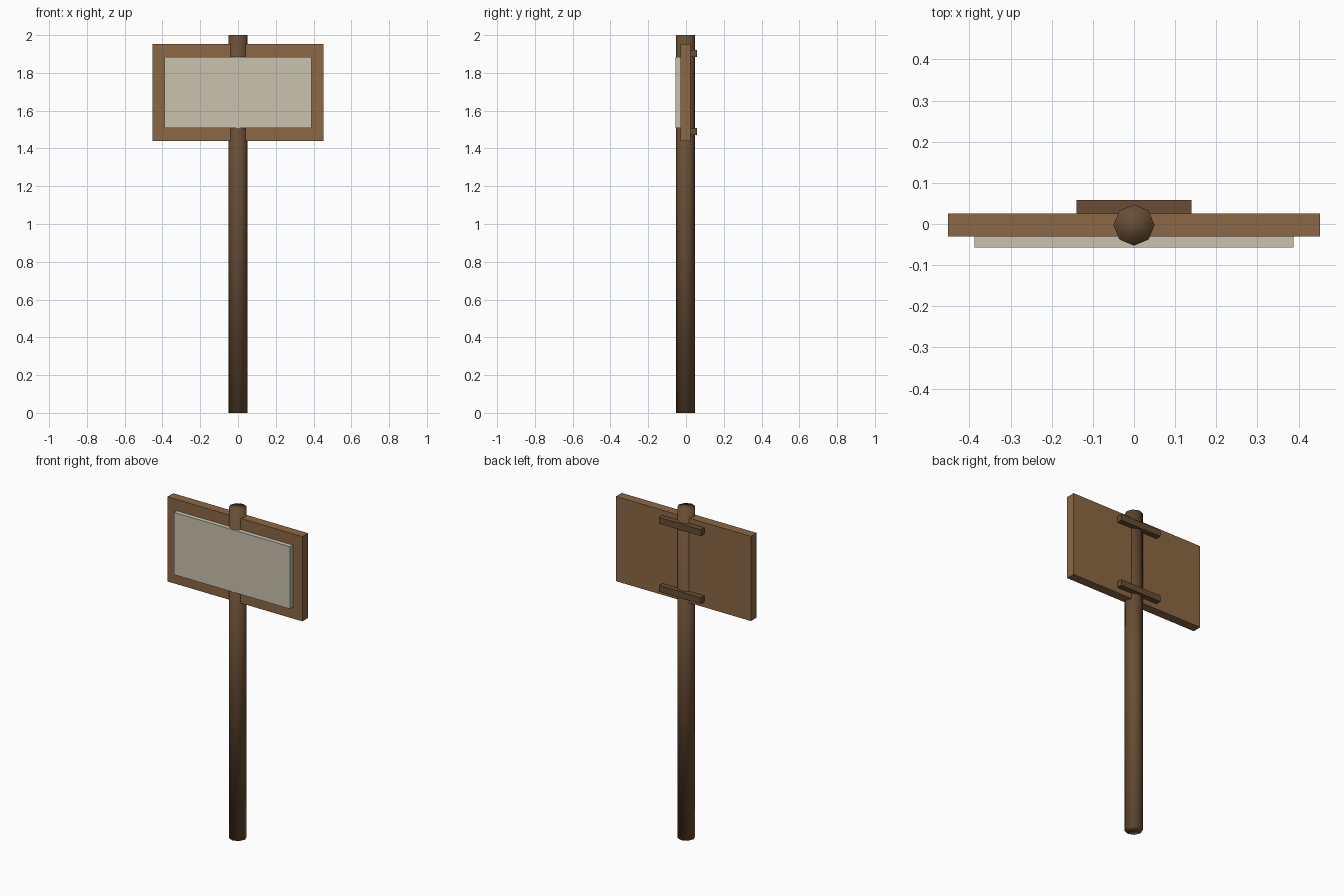
import bpy

if "Cube" in bpy.data.objects:
    bpy.data.objects.remove(bpy.data.objects["Cube"])


def material(name, rgb):
    m = bpy.data.materials.new(name)
    m.diffuse_color = (*rgb, 1)
    m.use_nodes = True
    m.node_tree.nodes["Principled BSDF"].inputs["Base Color"].default_value = m.diffuse_color
    return m


board_wood = material("board_wood", (0.262, 0.138, 0.058))
dark_wood = material("dark_wood", (0.14, 0.075, 0.034))
cream = material("cream_panel", (0.578, 0.539, 0.429))


def box(name, x, y, z, mat):
    """Box from (min, max) ranges on each axis."""
    bpy.ops.mesh.primitive_cube_add(size=1, location=[(a + b) / 2 for a, b in (x, y, z)])
    ob = bpy.context.object
    ob.name = name
    ob.scale = [b - a for a, b in (x, y, z)]
    bpy.ops.object.transform_apply(location=False, rotation=False, scale=True)
    ob.data.materials.append(mat)
    return ob


# Eight-sided post, smooth over the whole surface
bpy.ops.mesh.primitive_cylinder_add(vertices=8, radius=0.05, depth=2, location=(0, -0.0025, 1))
post = bpy.context.object
post.name = "post"
post.data.materials.append(dark_wood)
bpy.ops.object.shade_smooth()

# Sign board and the pale panel on its front
box("sign_board", (-0.452, 0.452), (-0.03, 0.025), (1.439, 1.952), board_wood)
box("sign_panel", (-0.388, 0.388), (-0.0565, -0.03), (1.507, 1.884), cream)

# Two battens holding the board to the post at the back
for name, z in (("upper_batten", 1.902), ("lower_batten", 1.49)):
    box(name, (-0.14, 0.14), (0.025, 0.0585), (z - 0.019, z + 0.019), dark_wood)
